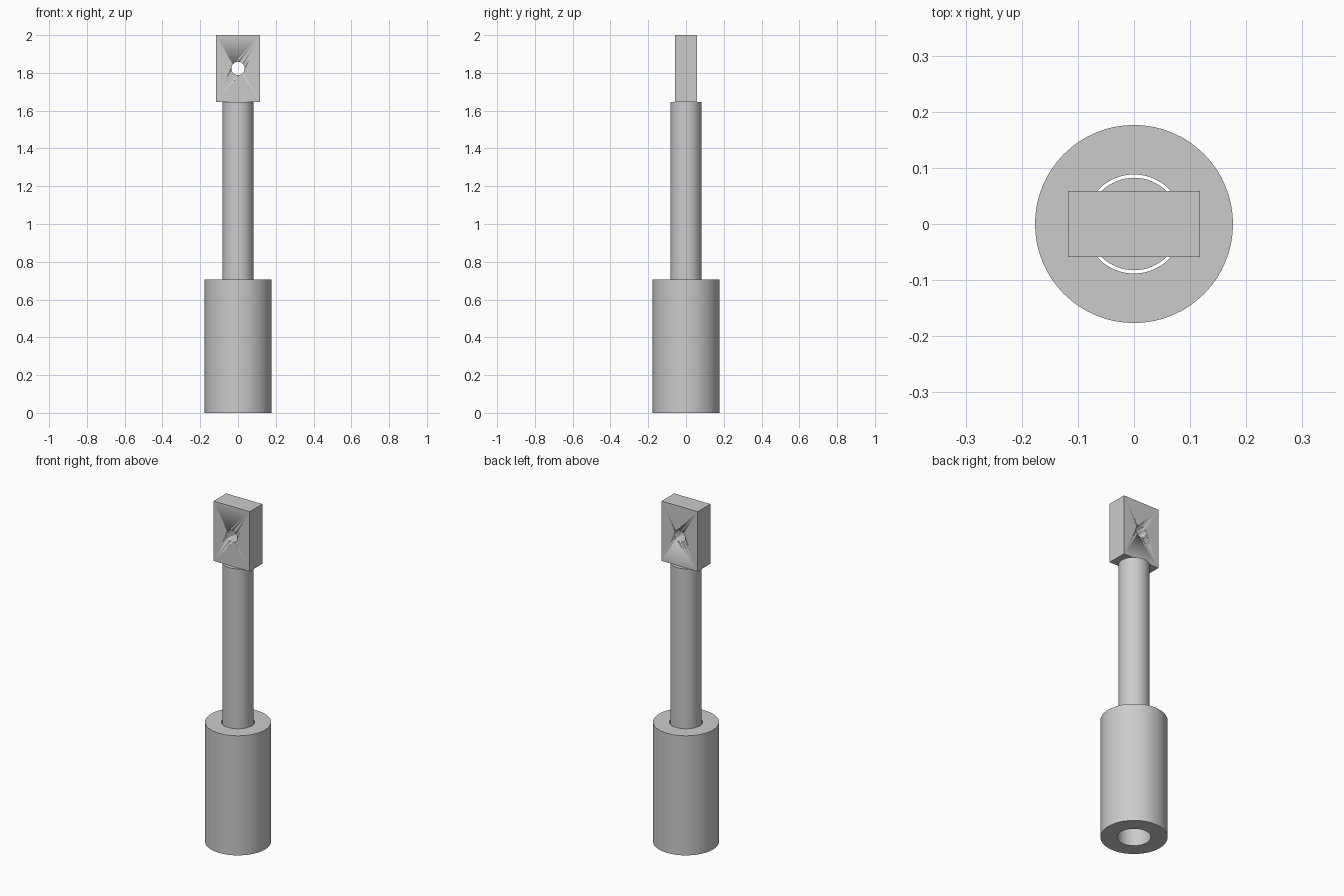
import bpy, bmesh, math
from mathutils import Matrix

if "Cube" in bpy.data.objects:
    bpy.data.objects.remove(bpy.data.objects["Cube"])

U = 2 / 170          # one millimetre in scene units
SIDES = 64

grey = bpy.data.materials.new("light grey metal")
grey.use_nodes = True
colour = (0.6, 0.6, 0.6, 1)
grey.diffuse_color = colour
grey.node_tree.nodes["Principled BSDF"].inputs["Base Color"].default_value = colour


def finish(name, bm):
    """Turn a bmesh into a shaded grey object."""
    bmesh.ops.recalc_face_normals(bm, faces=bm.faces)
    mesh = bpy.data.meshes.new(name)
    bm.to_mesh(mesh)
    bm.free()
    mesh.materials.append(grey)
    obj = bpy.data.objects.new(name, mesh)
    bpy.context.collection.objects.link(obj)
    bpy.ops.object.select_all(action="DESELECT")
    obj.select_set(True)
    bpy.context.view_layer.objects.active = obj
    bpy.ops.object.shade_smooth_by_angle(angle=math.radians(30))
    return obj


def cylinder(bm, radius, low, high):
    """Add a capped upright cylinder between two heights."""
    place = Matrix.Translation((0, 0, (low + high) / 2))
    bmesh.ops.create_cone(bm, cap_ends=True, segments=SIDES, radius1=radius,
                          radius2=radius, depth=high - low, matrix=place)


# Sleeve: thick tube, open at both ends
outer, bore, height = 15 * U, 7.5 * U, 60 * U
bm = bmesh.new()
profile = [(bore, 0), (outer, 0), (outer, height), (bore, height)]
verts = [bm.verts.new((r, 0, z)) for r, z in profile]
edges = [bm.edges.new((verts[i - 1], verts[i])) for i in range(len(verts))]
bmesh.ops.spin(bm, geom=verts + edges, axis=(0, 0, 1), cent=(0, 0, 0),
               angle=math.tau, steps=SIDES, use_merge=True)
bmesh.ops.remove_doubles(bm, verts=bm.verts, dist=1e-5)
finish("sleeve", bm)

# Rod: slides in the sleeve with a small clearance
bm = bmesh.new()
cylinder(bm, 7 * U, 40 * U, 140 * U)
finish("rod", bm)

# Lug: flat block on the rod with a cross hole
bm = bmesh.new()
bmesh.ops.create_cube(bm, size=1, matrix=Matrix.Translation((0, 0, 155 * U))
                      @ Matrix.Diagonal((20 * U, 10 * U, 30 * U, 1)))
lug = finish("lug", bm)

bm = bmesh.new()
cylinder(bm, 3 * U, -10 * U, 10 * U)
bm.transform(Matrix.Translation((0, 0, 155 * U)) @ Matrix.Rotation(math.pi / 2, 4, "X"))
cutter = finish("pin_hole_cutter", bm)
cutter.hide_render = True
cutter.hide_set(True)
cutter.display_type = "WIRE"

cut = lug.modifiers.new("pin hole", "BOOLEAN")
cut.operation = "DIFFERENCE"
cut.solver = "EXACT"
cut.object = cutter
# Keep the hole wall smooth and the block edges sharp
lug.modifiers.move(len(lug.modifiers) - 1, 0)
